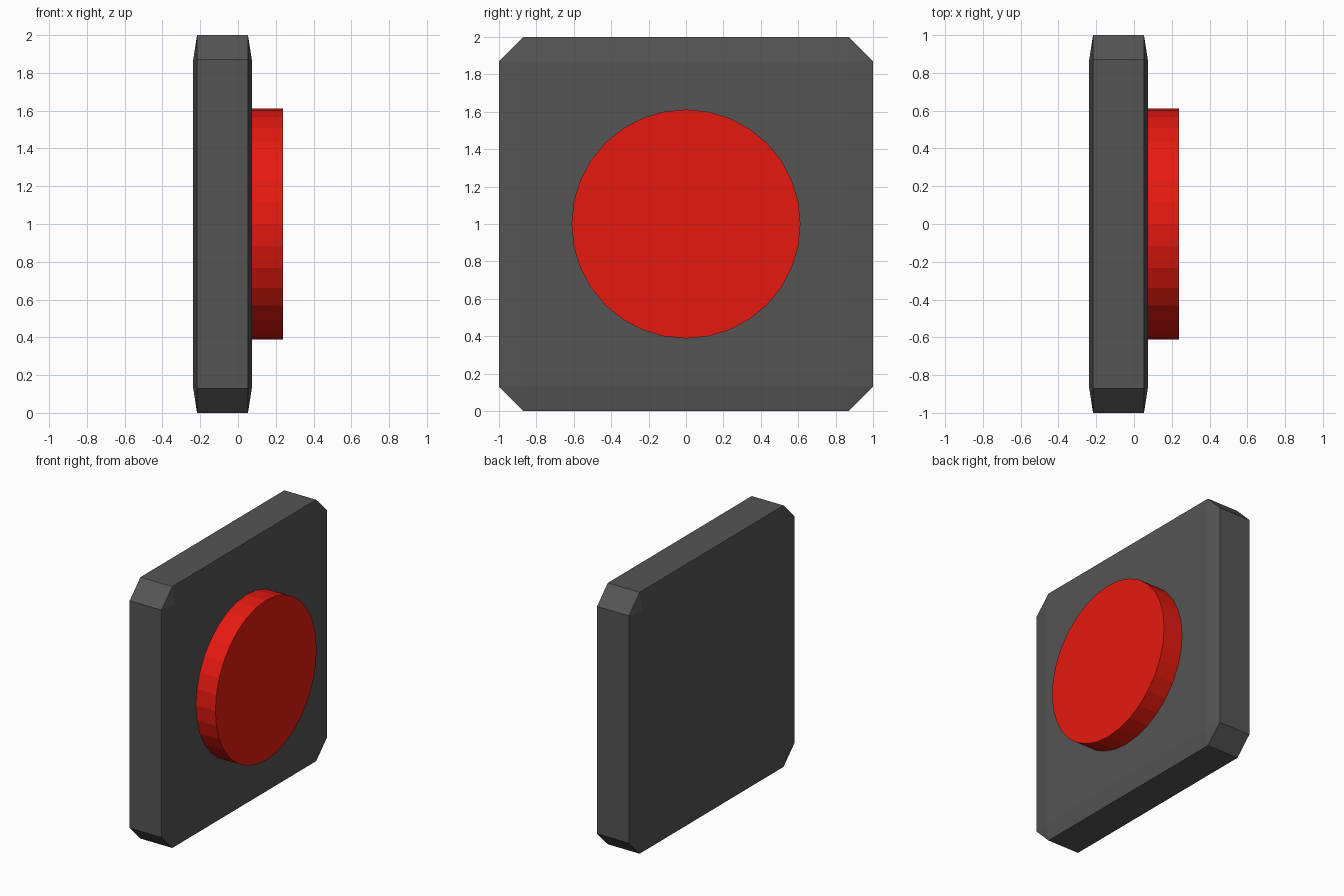
import bpy, bmesh
from math import radians
from mathutils import Matrix

if "Cube" in bpy.data.objects:
    bpy.data.objects.remove(bpy.data.objects["Cube"])


def add_part(name, bm, color):
    bmesh.ops.recalc_face_normals(bm, faces=bm.faces)
    mesh = bpy.data.meshes.new(name)
    bm.to_mesh(mesh)
    bm.free()
    mat = bpy.data.materials.new(name + "_colour")
    mat.diffuse_color = color
    mat.use_nodes = True
    mat.node_tree.nodes["Principled BSDF"].inputs["Base Color"].default_value = mat.diffuse_color
    mesh.materials.append(mat)
    obj = bpy.data.objects.new(name, mesh)
    bpy.context.collection.objects.link(obj)
    return obj


# wall plate: a chamfered cube flattened along x, so the chamfer flattens too
bm = bmesh.new()
bmesh.ops.create_cube(bm, size=2)
bmesh.ops.bevel(bm, geom=bm.edges[:], offset=0.13, offset_type='OFFSET',
                segments=1, profile=0.5, affect='EDGES')
bmesh.ops.transform(bm, verts=bm.verts, matrix=Matrix.Translation((-0.082, 0, 1))
                    @ Matrix.Diagonal((0.155, 1, 1, 1)))
add_part("base_plate", bm, (0.09, 0.09, 0.09, 1))

# round push button facing +x, slightly sunk into the plate
x_in, x_out = 0.03, 0.237
bm = bmesh.new()
bmesh.ops.create_cone(bm, cap_ends=True, segments=32, radius1=0.612,
                      radius2=0.612, depth=x_out - x_in)
bmesh.ops.transform(bm, verts=bm.verts,
                    matrix=Matrix.Translation(((x_in + x_out) / 2, 0, 1))
                    @ Matrix.Rotation(radians(90), 4, 'Y'))
add_part("push_button", bm, (0.8, 0.01, 0.005, 1))
